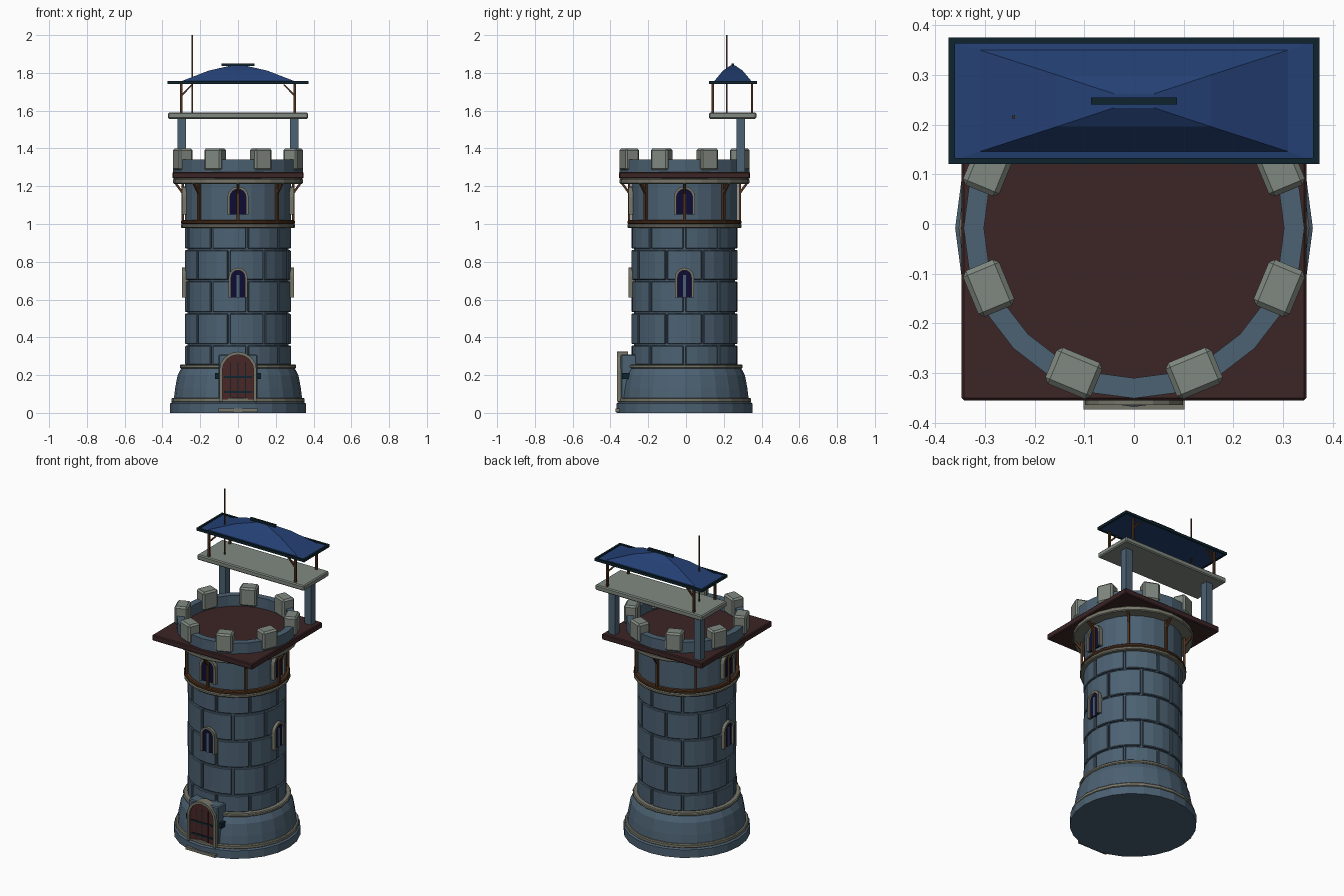
import bpy, bmesh
from math import sin, cos, pi, radians
from mathutils import Matrix, Vector

if "Cube" in bpy.data.objects:
    bpy.data.objects.remove(bpy.data.objects["Cube"])

CY = -0.008      # tower axis in y
SEG = 24


def material(name, r, g, b):
    lin = [(c / 255 / 12.92) if c < 11 else ((c / 255 + 0.055) / 1.055) ** 2.4 for c in (r, g, b)]
    m = bpy.data.materials.new(name)
    m.use_nodes = True
    m.diffuse_color = (*lin, 1)
    m.node_tree.nodes["Principled BSDF"].inputs["Base Color"].default_value = (*lin, 1)
    return m


STONE = material("blue stone", 76, 97, 114)
GREY = material("pale grey stone", 128, 136, 128)
TRIM = material("warm grey trim", 118, 118, 106)
PLANK = material("dark red planks", 60, 37, 38)
DOOR = material("door red", 74, 38, 38)
WOOD = material("brown timber", 76, 48, 28)
ROOF = material("blue roof", 36, 64, 116)
RIM = material("dark teal rim", 14, 36, 46)
GLASS = material("navy glass", 14, 12, 52)


def spin(angle):
    """Placement around the tower axis; angle 0 faces the front."""
    return Matrix.Translation((0, CY, 0)) @ Matrix.Rotation(radians(angle), 4, 'Z')


def finish(name, bm, mat, matrix=None, bevel=0):
    if matrix is not None:
        bm.transform(matrix)
    bmesh.ops.recalc_face_normals(bm, faces=bm.faces)
    me = bpy.data.meshes.new(name)
    bm.to_mesh(me)
    bm.free()
    me.materials.append(mat)
    ob = bpy.data.objects.new(name, me)
    bpy.context.collection.objects.link(ob)
    if bevel:
        mod = ob.modifiers.new("bevel", 'BEVEL')
        mod.width, mod.segments = bevel, 1
    return ob


def box(name, lo, hi, mat, matrix=None, bevel=0):
    bm = bmesh.new()
    lo, hi = Vector(lo), Vector(hi)
    size = hi - lo
    bmesh.ops.create_cube(bm, size=1, matrix=Matrix.Translation((lo + hi) / 2) @ Matrix.Diagonal((*size, 1)))
    return finish(name, bm, mat, matrix, bevel)


def beam(name, a, b, width, mat, matrix=None):
    a, b = Vector(a), Vector(b)
    bm = bmesh.new()
    bmesh.ops.create_cube(bm, size=1, matrix=Matrix.Diagonal((width, width, (b - a).length, 1)))
    bm.transform(Matrix.Translation((a + b) / 2) @ (b - a).to_track_quat('Z', 'Y').to_matrix().to_4x4())
    return finish(name, bm, mat, matrix)


def loft(bm, rings, closed=False):
    """Bridge successive rings of points; cap the ends, or join them when closed."""
    loops = [[bm.verts.new(p) for p in ring] for ring in rings]
    n = len(loops[0])
    pairs = list(zip(loops, loops[1:])) + ([(loops[-1], loops[0])] if closed else [])
    for a, b in pairs:
        for i in range(n):
            j = (i + 1) % n
            bm.faces.new((a[i], a[j], b[j], b[i]))
    if not closed:
        bm.faces.new(loops[0])
        bm.faces.new(loops[-1])


def lathe(name, profile, mat, closed=False):
    bm = bmesh.new()
    loft(bm, [[(r * cos(2 * pi * i / SEG), r * sin(2 * pi * i / SEG), z) for i in range(SEG)]
              for r, z in profile], closed)
    return finish(name, bm, mat, spin(0))


def band(name, r, z0, z1, mat, inner=0.25, chamfer=0.005):
    return lathe(name, [(inner, z0), (r - chamfer, z0), (r, z0 + chamfer), (r, z1 - chamfer),
                        (r - chamfer, z1), (inner, z1)], mat, closed=True)


def arch(w, z0, top, n=8):
    """Round-headed outline as (x, z) points."""
    pts = [(w * cos(pi * i / n), top - w + w * sin(pi * i / n)) for i in range(n + 1)]
    return [(w, z0)] + pts + [(-w, z0)]


def arch_panel(name, w, z0, top, y0, y1, mat, matrix):
    bm = bmesh.new()
    loft(bm, [[(x, y, z) for x, z in arch(w, z0, top)] for y in (y0, y1)])
    return finish(name, bm, mat, matrix)


def arch_frame(name, w, z0, top, t, y0, y1, mat, matrix):
    bm = bmesh.new()
    inner, outer = arch(w, z0, top), arch(w + t, z0, top + t)
    loft(bm, [[(a[0], y0, a[1]), (b[0], y0, b[1]), (b[0], y1, b[1]), (a[0], y1, a[1])]
              for a, b in zip(inner, outer)])
    return finish(name, bm, mat, matrix)


# Flared base and trims
lathe("base_plinth", [(0.36, 0), (0.36, 0.05), (0.345, 0.06)], STONE)
band("plinth_trim", 0.353, 0.055, 0.08, TRIM)
lathe("base_flare", [(0.34, 0.07), (0.333, 0.13), (0.32, 0.2), (0.298, 0.24)], STONE)
band("base_trim", 0.308, 0.235, 0.255, TRIM)

# Shaft with staggered stone blocks
lathe("shaft_core", [(0.268, 0.2), (0.268, 1.0)], STONE)
rows = [0.25, 0.36, 0.53, 0.7, 0.866, 0.99]
BLOCKS = 9
for k, (z0, z1) in enumerate(zip(rows, rows[1:])):
    for b in range(BLOCKS):
        step = 2 * pi / BLOCKS
        start = (b + 0.5 * (k % 2)) * step + 0.02
        bm = bmesh.new()
        rings = []
        for i in range(4):
            a = start + (step - 0.04) * i / 3
            rings.append([(r * cos(a), r * sin(a), z) for r, z in
                          ((0.25, z0 + 0.004), (0.281, z0 + 0.004), (0.281, z1 - 0.004), (0.25, z1 - 0.004))])
        loft(bm, rings)
        finish("shaft_block", bm, STONE, spin(0), 0.004)

# Upper storey with timber ring, posts and brackets
band("storey_trim", 0.303, 0.98, 1.0, TRIM)
band("timber_ring", 0.302, 1.0, 1.02, WOOD)
lathe("upper_wall", [(0.28, 1.0), (0.28, 1.23)], STONE)
for k in range(8):
    m = spin(45 * k)
    box("storey_post", (-0.007, -0.299, 1.01), (0.007, -0.285, 1.22), WOOD, m)
    beam("storey_bracket", (0, -0.29, 1.16), (0, -0.33, 1.215), 0.012, WOOD, m)
band("platform_ring", 0.344, 1.212, 1.24, TRIM)

# Square plank platform and battlements
box("platform", (-0.347, -0.347, 1.24), (0.347, 0.347, 1.276), PLANK, spin(0), 0.005)
lathe("parapet", [(0.302, 1.27), (0.343, 1.27), (0.343, 1.342), (0.302, 1.342)], STONE, closed=True)
for k in range(8):
    box("merlon", (-0.05, -0.356, 1.285), (0.05, -0.277, 1.4), GREY, spin(22.5 + 45 * k), 0.01)

# Arched windows on the front and both sides
for angle in (0, 90, -90):
    m = spin(angle)
    for level, w, z0, top in (("middle", 0.036, 0.61, 0.755), ("upper", 0.042, 1.05, 1.185)):
        arch_panel(level + "_window", w, z0, top, -0.286, -0.26, GLASS, m)
        arch_frame(level + "_window_frame", w, z0, top, 0.014, -0.297, -0.255, TRIM, m)
    box("window_mullion", (-0.008, -0.29, 0.61), (0.008, -0.282, 0.73), STONE, m)

# Doorway
m = spin(0)
box("door_block", (-0.103, -0.338, 0.02), (0.103, -0.24, 0.31), STONE, m, 0.006)
arch_panel("door", 0.083, 0.07, 0.308, -0.346, -0.3, DOOR, m)
arch_frame("door_frame", 0.083, 0.06, 0.308, 0.016, -0.356, -0.3, TRIM, m)
for z in (0.11, 0.19):
    box("door_band", (-0.075, -0.35, z - 0.005), (0.075, -0.344, z + 0.005), RIM, m)
for x in (-0.04, 0, 0.04):
    box("door_groove", (x - 0.002, -0.348, 0.075), (x + 0.002, -0.344, 0.27), RIM, m)
for s in (-1, 1):
    box("door_bracket", (s * 0.11 - 0.012, -0.33, 0.18), (s * 0.11 + 0.012, -0.29, 0.212), RIM, m)
box("door_step", (-0.102, -0.365, 0.005), (0.102, -0.3, 0.022), TRIM, m)

# Lookout deck on two stone pillars
for s in (-1, 1):
    box("deck_pillar", (s * 0.297 - 0.023, 0.267, 1.26), (s * 0.297 + 0.023, 0.312, 1.565), STONE)
box("lookout_deck", (-0.37, 0.122, 1.557), (0.37, 0.372, 1.59), GREY, None, 0.006)
for x in (-0.3, 0.3):
    for y in (0.142, 0.35):
        box("roof_post", (x - 0.006, y - 0.006, 1.585), (x + 0.006, y + 0.006, 1.745), WOOD)
        beam("roof_brace", (x, y, 1.68), (x * 0.81, y, 1.738), 0.009, WOOD)
box("flag_pole", (-0.2455, 0.2125, 1.585), (-0.2395, 0.2185, 2.0), WOOD)

# Hipped roof with rim and ridge
RY = 0.248


def rect(hx, hy, z):
    return [(-hx, RY - hy, z), (hx, RY - hy, z), (hx, RY + hy, z), (-hx, RY + hy, z)]


bm = bmesh.new()
loft(bm, [rect(0.365, 0.12, 1.742), rect(0.365, 0.12, 1.749), rect(0.31, 0.102, 1.752),
          rect(0.155, 0.052, 1.812), rect(0.04, 0.014, 1.838)])
finish("hipped_roof", bm, ROOF)
bm = bmesh.new()
loft(bm, [rect(0.36, 0.115, 1.74), rect(0.373, 0.127, 1.74), rect(0.373, 0.127, 1.756),
          rect(0.36, 0.115, 1.756)], closed=True)
finish("roof_rim", bm, RIM)
box("roof_ridge", (-0.087, RY - 0.007, 1.836), (0.087, RY + 0.007, 1.851), RIM)
